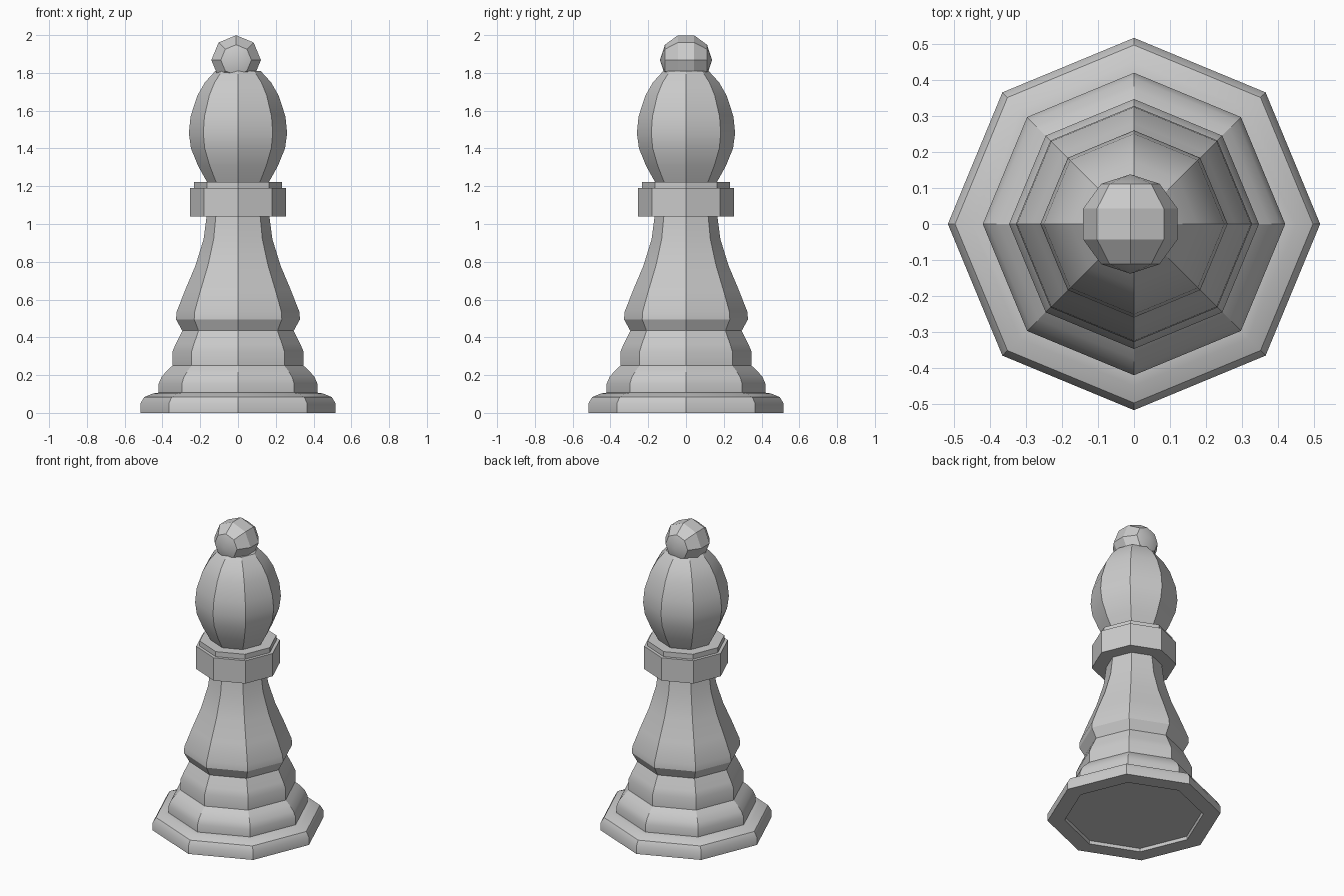
import bpy, bmesh, math
from mathutils import Matrix

if "Cube" in bpy.data.objects:
    bpy.data.objects.remove(bpy.data.objects["Cube"])


def finish(obj):
    bpy.ops.object.select_all(action='DESELECT')
    obj.select_set(True)
    bpy.context.view_layer.objects.active = obj
    bpy.ops.object.shade_smooth_by_angle(angle=math.radians(30))


def add_object(name, bm):
    bmesh.ops.recalc_face_normals(bm, faces=bm.faces[:])
    mesh = bpy.data.meshes.new(name)
    bm.to_mesh(mesh)
    bm.free()
    obj = bpy.data.objects.new(name, mesh)
    bpy.context.collection.objects.link(obj)
    finish(obj)
    return obj


def lathe(name, profile, sides=8):
    """Turn (radius, z) points around z, with both ends capped."""
    bm = bmesh.new()
    rings = []
    for r, z in profile:
        rings.append([bm.verts.new((r * math.cos(math.tau * i / sides),
                                    r * math.sin(math.tau * i / sides), z))
                      for i in range(sides)])
    for a, b in zip(rings, rings[1:]):
        for i in range(sides):
            j = (i + 1) % sides
            bm.faces.new((a[i], a[j], b[j], b[i]))
    bm.faces.new(rings[0][::-1])
    bm.faces.new(rings[-1])
    return add_object(name, bm)


# Foot, stepped plinth and tapering stem, with a shallow recess underneath
lathe("body", [
    (0.41, 0.02), (0.415, 0.0), (0.517, 0.0), (0.517, 0.05), (0.497, 0.083),
    (0.45, 0.103), (0.42, 0.107), (0.42, 0.155), (0.405, 0.19), (0.375, 0.225),
    (0.347, 0.25), (0.347, 0.325), (0.33, 0.365), (0.295, 0.435),
    (0.328, 0.495), (0.325, 0.535), (0.28, 0.65), (0.225, 0.78),
    (0.182, 0.92), (0.165, 1.05)])

# Two-step collar
lathe("collar", [(0.253, 1.04), (0.253, 1.19), (0.232, 1.19), (0.232, 1.223)])

# Bulbous head
lathe("head", [
    (0.16, 1.215), (0.21, 1.305), (0.249, 1.40), (0.26, 1.48), (0.251, 1.57),
    (0.215, 1.68), (0.175, 1.75), (0.12, 1.81)])

# Finial ball, its poles pointing along y
ball = bmesh.new()
place = Matrix.Translation((-0.01, 0, 1.868)) @ Matrix.Rotation(math.pi / 2, 4, 'X')
bmesh.ops.create_uvsphere(ball, u_segments=8, v_segments=5, radius=0.138, matrix=place)
add_object("finial_ball", ball)
